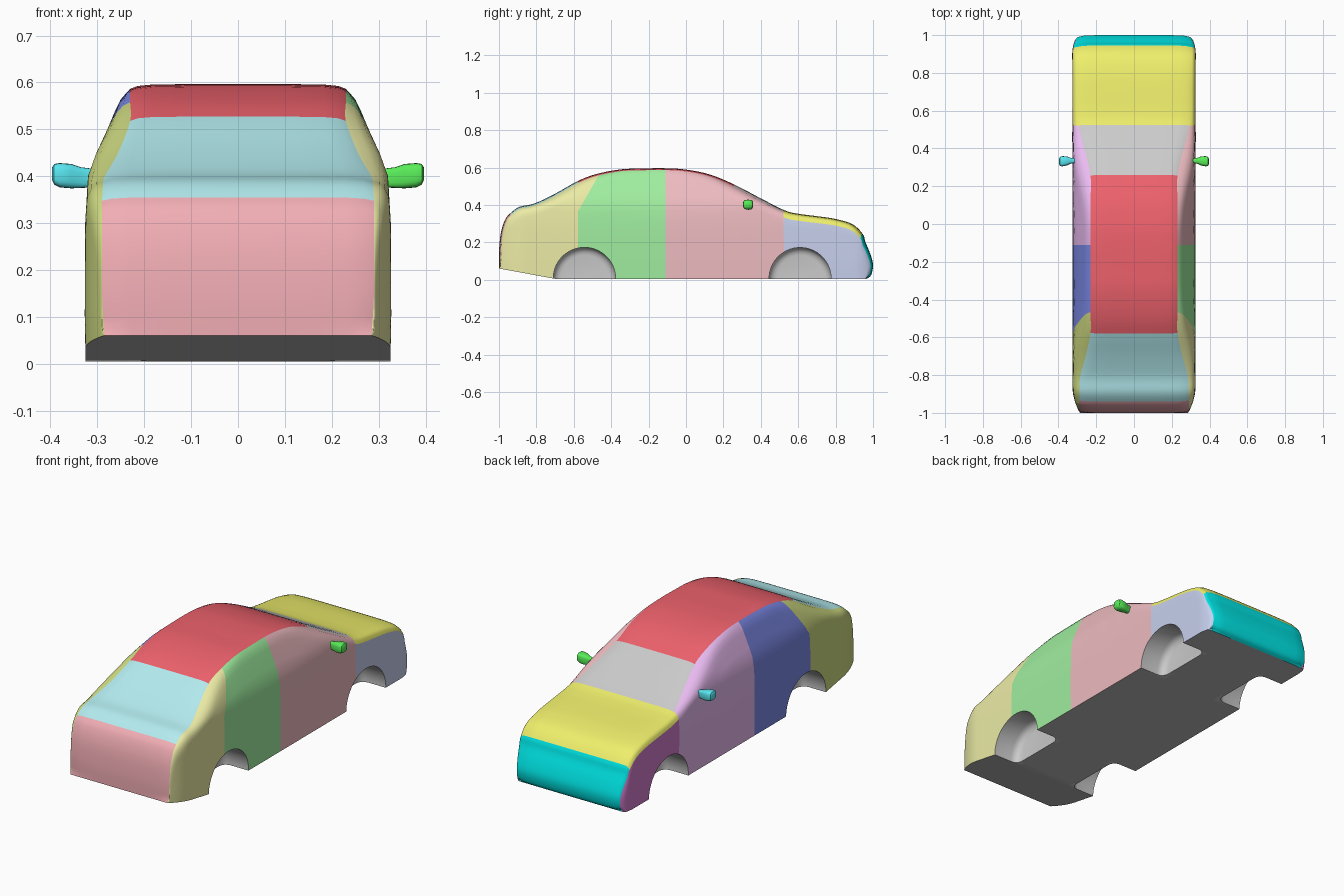
import bpy, bmesh, math
from mathutils import Vector

if "Cube" in bpy.data.objects:
    bpy.data.objects.remove(bpy.data.objects["Cube"])

# Side profile over the top: y, z, half width of the centre panel, y of the matching sill point
KEYS = [(-1, .06, .285, -1), (-1, .15, .29, -.98), (-.99, .25, .29, -.95), (-.968, .32, .29, -.92),
        (-.94, .355, .29, -.89), (-.89, .39, .288, -.86), (-.81, .408, .285, -.8), (-.7, .46, .255, -.7),
        (-.58, .527, .23, -.58), (-.48, .565, .23, -.48), (-.35, .59, .23, -.35), (-.23, .595, .23, -.23),
        (-.11, .596, .23, -.11), (0, .589, .23, 0), (.13, .562, .23, .13), (.26, .508, .23, .26),
        (.4, .435, .262, .4), (.525, .372, .295, .525), (.6, .353, .305, .6), (.7, .34, .305, .7),
        (.8, .325, .305, .79), (.89, .297, .305, .85), (.945, .245, .30, .885), (.96, .2, .30, .905),
        (.985, .14, .295, .925), (1, .08, .295, .942), (.99, .025, .295, .957), (.965, .005, .295, .965)]
WIDTH = [(0, .325), (.1, .327), (.3, .326), (.4, .32), (.45, .302), (.48, .287), (.54, .262),
         (.57, .25), (.6, .225)]
SUB, NSIDE = 4, 12
FRACS = [(0, 0), (.5, 0), (.8, .1), (.93, .4), (1, 1)]
WHEELS = [(-.543, .167), (.61, .166)]

PARTS = {"trunk_panel": (.88, .42, .46), "rear_window": (.45, .83, .86), "roof": (.85, .12, .15),
         "windscreen": (.76, .76, .76), "hood": (.86, .86, .15), "nose_panel": (0, .8, .8),
         "underside": (.5, .5, .5), "wheel_wells": (.9, .92, .92),
         "right_rear_quarter": (.83, .83, .38), "right_rear_door": (.35, .85, .35),
         "right_front_door": (.85, .5, .53), "right_fender": (.57, .63, .85),
         "left_rear_quarter": (.62, .7, .22), "left_rear_door": (.2, .25, .8),
         "left_front_door": (.82, .5, .88), "left_fender": (.65, .2, .6)}
NAMES = list(PARTS)


def material(name, rgb):
    m = bpy.data.materials.new(name)
    m.diffuse_color = (*rgb, 1)
    m.use_nodes = True
    m.node_tree.nodes["Principled BSDF"].inputs["Base Color"].default_value = m.diffuse_color
    return m


def add_object(name, bm, rgb=None):
    me = bpy.data.meshes.new(name)
    bm.to_mesh(me)
    bm.free()
    ob = bpy.data.objects.new(name, me)
    bpy.context.collection.objects.link(ob)
    if rgb:
        me.materials.append(material(name, rgb))
        me.shade_smooth()
        me.set_sharp_from_angle(angle=math.radians(38))
    return ob


def half_width(y, z):
    w = WIDTH[-1][1]
    for (z0, w0), (z1, w1) in zip(WIDTH, WIDTH[1:]):
        if z <= z1:
            w = w0 + (w1 - w0) * max(0, z - z0) / (z1 - z0)
            break
    return w - .04 * (max(0, -.85 - y) / .15) ** 2 - .025 * (max(0, y - .9) / .1) ** 2


def spline(keys):
    out = []
    for i in range(len(keys) - 1):
        a, b, c, d = (Vector(keys[max(0, min(len(keys) - 1, i + k))]) for k in (-1, 0, 1, 2))
        for s in range(SUB):
            t = s / SUB
            out.append(b + .5 * t * (c - a + t * (2 * a - 5 * b + 4 * c - d + t * (3 * (b - c) + d - a))))
    return out + [Vector(keys[-1])]


def bridge(bm, loops):
    faces = []
    for r, (a, b) in enumerate(zip(loops, loops[1:])):
        n = len(a)
        for k in range(n):
            faces.append((bm.faces.new((a[k], a[(k + 1) % n], b[(k + 1) % n], b[k])), r, k))
    return faces


# Body shell: one closed half-section per profile point, mirrored
rows = spline(KEYS)
bm = bmesh.new()
loops = []
for i, (y, z, p, by) in enumerate(rows):
    end = i in (0, len(rows) - 1)
    tan = rows[min(i + 1, len(rows) - 1)] - rows[max(i - 1, 0)]
    n = Vector((0, tan[1], -tan[0])).normalized() * (0 if end else .01)
    half = [Vector((p * f, y, z)) + n * d for f, d in FRACS]
    top = half[-1]
    base = Vector((p, by, .005 + .055 * max(0, -.7 - by) / .3))
    length = (base - top).length
    for j in range(1, NSIDE + 1):
        v = (j / NSIDE) ** 1.8
        q = top.lerp(base, v)
        f = math.sqrt(max(0, 1 - max(0, 1 - v * length / .04) ** 2))
        q.x = p + max(0, half_width(q.y, q.z) - p) * f
        half.append(q)
    sill = half[-1]
    half += [Vector((sill.x * f, sill.y, sill.z)) for f, d in FRACS[-2::-1]]
    ring = half + [Vector((-q.x, q.y, q.z)) for q in half[-2:0:-1]]
    loops.append([bm.verts.new(q) for q in ring])

# Panel for each face, by place along the profile and around the section
EDGE, N = len(FRACS) - 1, len(loops[0])
tops = [(4, 0), (8, 1), (15, 2), (17, 3), (22, 4), (99, 5)]
sides = [(8, 0), (12, 1), (17, 2), (99, 3)]
for f, r, k in bridge(bm, loops):
    c = k if k < N // 2 else N - 1 - k
    key = r // SUB
    if c < EDGE or (key >= 17 and c < EDGE + 3):
        f.material_index = next(m for lim, m in tops if key < lim)
    elif c < EDGE + NSIDE:
        f.material_index = next(m for lim, m in sides if key < lim) + (8 if k < N // 2 else 12)
    else:
        f.material_index = 6
bmesh.ops.remove_doubles(bm, verts=bm.verts, dist=1e-4)
bmesh.ops.dissolve_degenerate(bm, edges=bm.edges, dist=1e-5)

# Slanted upper part of the rear door seam
co, no = Vector((0, -.58, .36)), Vector((0, -.21, .12))
door = [f for f in bm.faces if f.material_index in (9, 13) and f.calc_center_median().z > .3]
geom = list({e for f in door for e in f.edges} | {v for f in door for v in f.verts}) + door
bmesh.ops.bisect_plane(bm, geom=geom, plane_co=co, plane_no=no, dist=1e-5)
for f in bm.faces:
    mid = f.calc_center_median()
    if f.material_index in (9, 13) and mid.z > .36 and (mid - co).dot(no) > 0:
        f.material_index -= 1
bmesh.ops.recalc_face_normals(bm, faces=bm.faces)
body = add_object("body_shell", bm)
for name in NAMES:
    body.data.materials.append(None)

# Wheel well cutters with a rounded inner rim
for y, rad in WHEELS:
    for s in (1, -1):
        cut = bmesh.new()
        rings = []
        for x, r in [(.18, rad - .04), (.183, rad - .025), (.192, rad - .011), (.205, rad - .003),
                     (.22, rad), (.5, rad)]:
            rings.append([cut.verts.new((s * x, y + r * math.cos(a), .006 + r * math.sin(a)))
                          for a in (math.tau * (i + .5) / 48 for i in range(48))])
        bridge(cut, rings)
        cut.faces.new(rings[0])
        cut.faces.new(rings[-1])
        bmesh.ops.recalc_face_normals(cut, faces=cut.faces)
        cutter = add_object("wheel_cutter", cut)
        cutter.hide_render = True
        mod = body.modifiers.new("well", "BOOLEAN")
        mod.operation, mod.solver, mod.object = "DIFFERENCE", "EXACT", cutter
dg = bpy.context.evaluated_depsgraph_get()
shell = bpy.data.meshes.new_from_object(body.evaluated_get(dg))
for ob in list(bpy.context.collection.objects):
    bpy.data.objects.remove(ob)

# Split the shell into named panels
for idx, name in enumerate(NAMES):
    part = bmesh.new()
    part.from_mesh(shell)
    for f in part.faces:
        m = f.calc_center_median()
        if abs(m.x) > .175 and any(math.hypot(m.y - y, m.z - .006) < r + .0005 for y, r in WHEELS):
            f.material_index = 7
    bmesh.ops.delete(part, geom=[f for f in part.faces if f.material_index != idx], context="FACES")
    for f in part.faces:
        f.material_index = 0
    add_object(name, part, PARTS[name])

# Side mirrors: rounded sections swept outward
for side, s, rgb in (("right", 1, (.1, .85, .1)), ("left", -1, (.1, .8, .88))):
    bm = bmesh.new()
    rings = []
    for x, y, z, hy, hz in [(.31, .335, .396, .012, .02), (.335, .335, .397, .015, .022),
                            (.355, .334, .4, .024, .026), (.38, .332, .402, .027, .026),
                            (.392, .331, .404, .024, .022), (.397, .331, .405, .014, .013)]:
        ring = []
        for i in range(20):
            c, d = math.cos(math.tau * i / 20), math.sin(math.tau * i / 20)
            ring.append(bm.verts.new((s * x, y + hy * math.copysign(abs(c) ** .6, c),
                                      z + hz * math.copysign(abs(d) ** .6, d))))
        rings.append(ring)
    bridge(bm, rings)
    bm.faces.new(rings[0])
    bm.faces.new(rings[-1])
    bmesh.ops.recalc_face_normals(bm, faces=bm.faces)
    add_object(side + "_mirror", bm, rgb)
